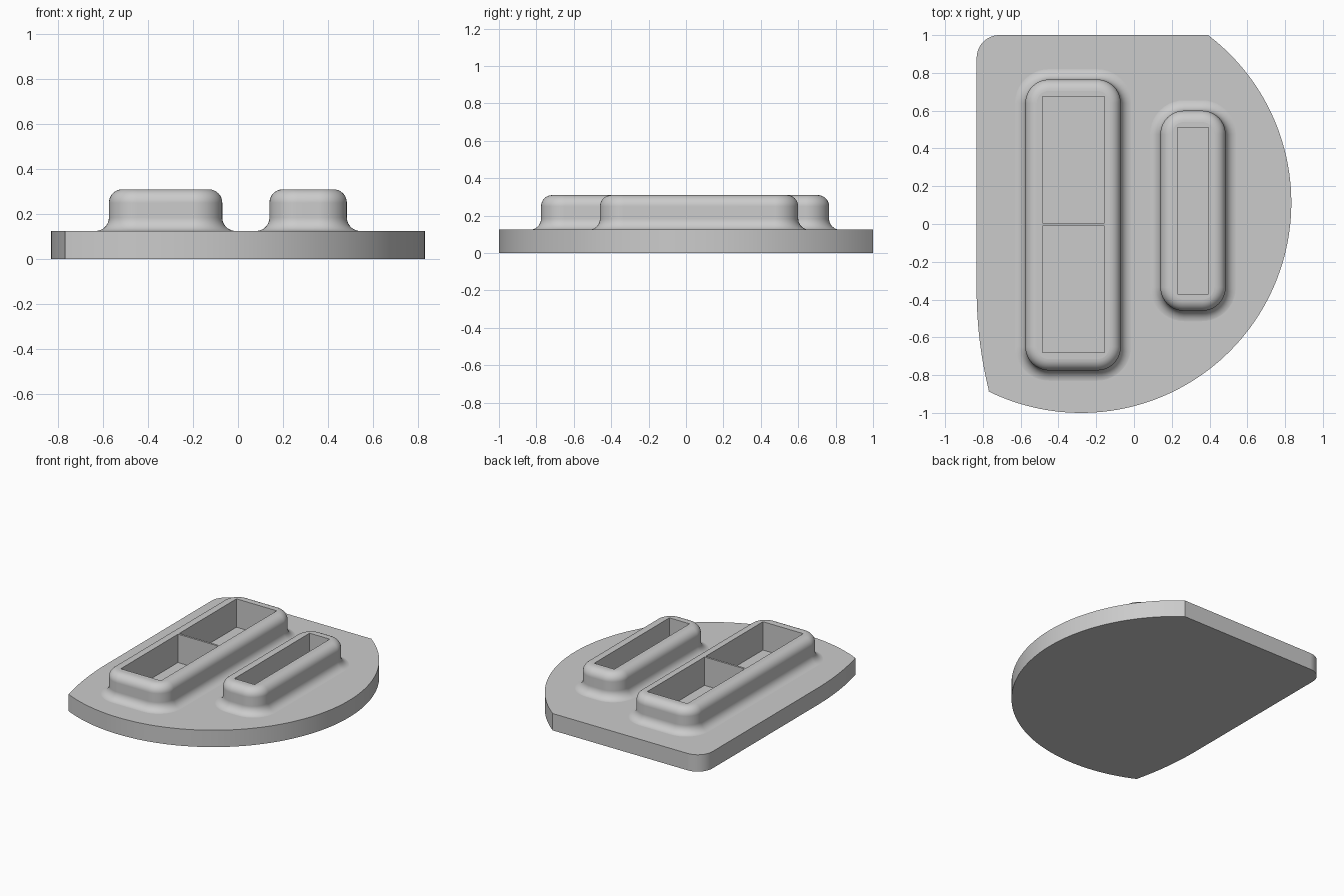
import bpy
import bmesh
from math import sin, cos, pi, radians

cube = bpy.data.objects.get("Cube")
if cube:
    bpy.data.objects.remove(cube, do_unlink=True)

PLATE_TOP = 0.125
BLOCK_TOP = 0.31
POCKET_FLOOR = 0.10
FILLET = 0.06
CORNER = 0.125

grey = bpy.data.materials.new("light grey")
grey.use_nodes = True
color = (0.6, 0.6, 0.6, 1)
grey.diffuse_color = color
grey.node_tree.nodes["Principled BSDF"].inputs["Base Color"].default_value = color


def arc(cx, cy, r, start, end, steps):
    """Points along an arc, angles in degrees."""
    angles = [radians(start + (end - start) * i / steps) for i in range(steps + 1)]
    return [(cx + r * cos(a), cy + r * sin(a)) for a in angles]


def rounded_rect(x0, x1, y0, y1, r):
    return (arc(x1 - r, y1 - r, r, 0, 90, 10) + arc(x0 + r, y1 - r, r, 90, 180, 10)
            + arc(x0 + r, y0 + r, r, 180, 270, 10) + arc(x1 - r, y0 + r, r, 270, 360, 10))


def loft(name, rings):
    """Closed solid through a stack of (outline, height) rings."""
    bm = bmesh.new()
    loops = [[bm.verts.new((x, y, z)) for x, y in pts] for pts, z in rings]
    for a, b in zip(loops, loops[1:]):
        n = len(a)
        for i in range(n):
            j = (i + 1) % n
            bm.faces.new((a[i], a[j], b[j], b[i]))
    bm.faces.new(loops[0][::-1])
    bm.faces.new(loops[-1])
    bmesh.ops.recalc_face_normals(bm, faces=bm.faces)
    mesh = bpy.data.meshes.new(name)
    bm.to_mesh(mesh)
    bm.free()
    mesh.materials.append(grey)
    obj = bpy.data.objects.new(name, mesh)
    bpy.context.collection.objects.link(obj)
    return obj


def block(name, x0, x1, y0, y1):
    """Raised block with a flared foot and a rounded top edge."""
    profile = [(FILLET, 0.05)]
    for i in range(9):
        t = i / 8 * pi / 2
        profile.append((FILLET * (1 - sin(t)), PLATE_TOP - 0.0005 + FILLET * (1 - cos(t))))
    for i in range(9):
        t = i / 8 * pi / 2
        profile.append((-FILLET * (1 - cos(t)), BLOCK_TOP - FILLET * (1 - sin(t))))
    return loft(name, [(rounded_rect(x0 - d, x1 + d, y0 - d, y1 + d, CORNER + d), z)
                       for d, z in profile])


def pocket(name, x0, x1, y0, y1):
    pts = [(x0, y0), (x1, y0), (x1, y1), (x0, y1)]
    return loft(name, [(pts, POCKET_FLOOR), (pts, 0.5)])


def combine(target, tool, operation):
    mod = target.modifiers.new(tool.name, 'BOOLEAN')
    mod.object = tool
    mod.operation = operation
    mod.solver = 'EXACT'
    bpy.context.view_layer.update()
    graph = bpy.context.evaluated_depsgraph_get()
    result = bpy.data.meshes.new_from_object(target.evaluated_get(graph))
    target.modifiers.clear()
    target.data = result
    bpy.data.objects.remove(tool, do_unlink=True)


# Plate: large round edge, bowed left side, one rounded corner
outline = (arc(-0.28, 0.113, 1.113, -116.1, 52.84, 80)
           + arc(-0.713, 0.88, 0.12, 90, 180, 12)
           + arc(1.393, -0.35, 2.226, 180, 193.8, 12))
plate = loft("base_plate", [(outline, 0), (outline, PLATE_TOP)])

# Raised blocks
combine(plate, block("wide_block", -0.575, -0.07, -0.775, 0.765), 'UNION')
combine(plate, block("narrow_block", 0.14, 0.485, -0.46, 0.60), 'UNION')

# Rectangular pockets, the wide block split by a thin wall
for name, box in (("back_pocket", (-0.485, -0.155, 0.005, 0.675)),
                  ("front_pocket", (-0.485, -0.155, -0.68, -0.01)),
                  ("narrow_pocket", (0.23, 0.395, -0.37, 0.51))):
    combine(plate, pocket(name, *box), 'DIFFERENCE')

# Smooth fillets, crisp edges, flat faces kept flat
bpy.ops.object.select_all(action='DESELECT')
plate.select_set(True)
bpy.context.view_layer.objects.active = plate
bpy.ops.object.shade_smooth_by_angle(angle=radians(30))
for face in plate.data.polygons:
    if abs(face.normal.z) > 0.999:
        face.use_smooth = False
weighted = plate.modifiers.new("weighted_normals", 'WEIGHTED_NORMAL')
weighted.keep_sharp = True
